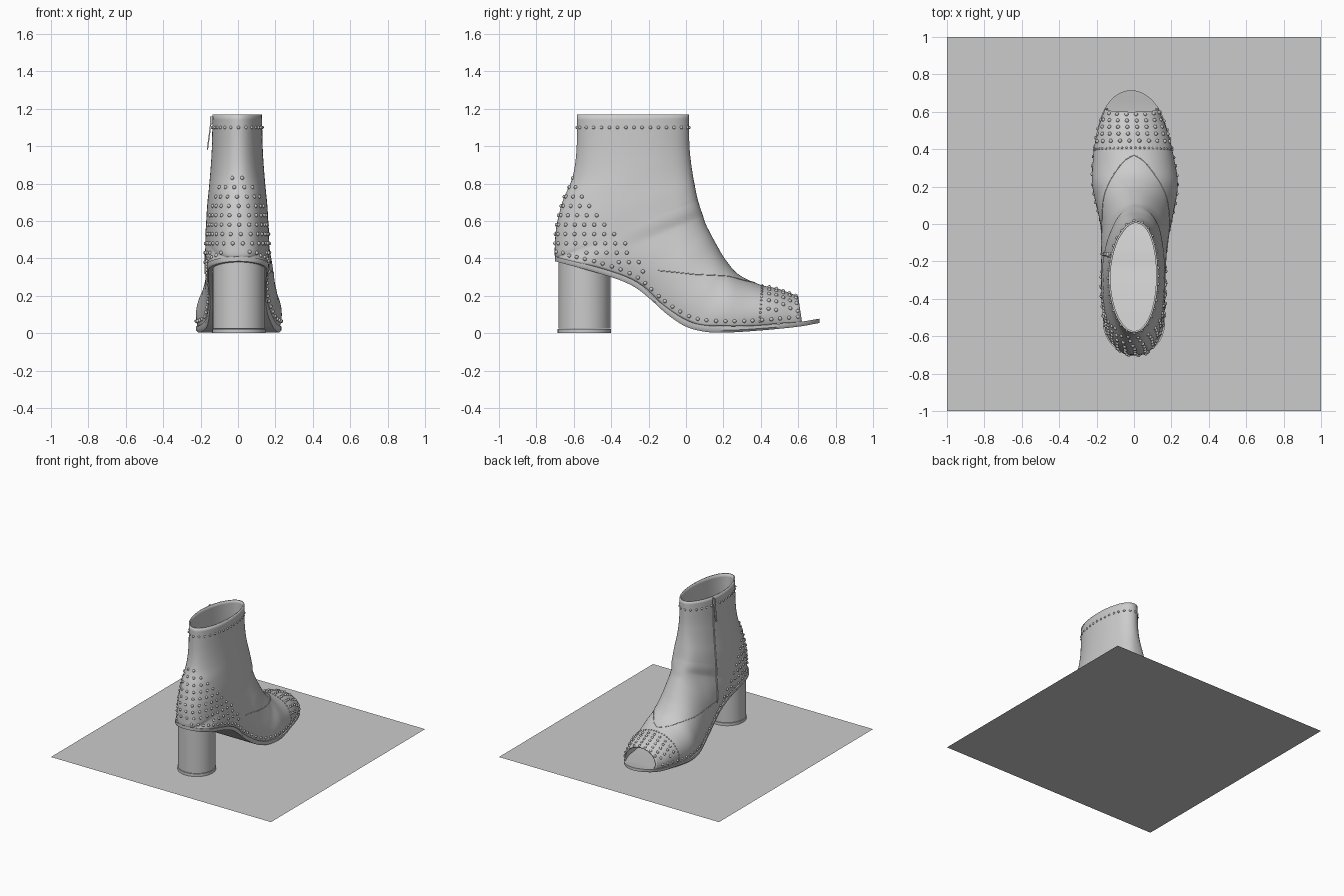
import bpy, bmesh, math
from mathutils import Vector
from mathutils.bvhtree import BVHTree

if "Cube" in bpy.data.objects:
    bpy.data.objects.remove(bpy.data.objects["Cube"])


def interp(tab, x):
    """Smooth (Hermite) lookup in a table of (x, value, value...) rows."""
    x = min(max(x, tab[0][0]), tab[-1][0])
    i = 0
    while i < len(tab) - 2 and x > tab[i + 1][0]:
        i += 1

    def slope(k, j):
        a, b = tab[max(k - 1, 0)], tab[min(k + 1, len(tab) - 1)]
        return (b[j] - a[j]) / (b[0] - a[0])
    h = tab[i + 1][0] - tab[i][0]
    s = (x - tab[i][0]) / h
    out = []
    for j in range(1, len(tab[0])):
        p, q = tab[i][j], tab[i + 1][j]
        out.append(p * (2*s**3 - 3*s*s + 1) + q * (3*s*s - 2*s**3)
                   + h * (slope(i, j) * (s**3 - 2*s*s + s) + slope(i + 1, j) * (s**3 - s*s)))
    return out if len(out) > 1 else out[0]


def make(name, bm, angle=40):
    me = bpy.data.meshes.new(name)
    bm.to_mesh(me)
    bm.free()
    ob = bpy.data.objects.new(name, me)
    bpy.context.collection.objects.link(ob)
    bpy.ops.object.select_all(action='DESELECT')
    ob.select_set(True)
    bpy.context.view_layer.objects.active = ob
    if angle:
        bpy.ops.object.shade_smooth_by_angle(angle=math.radians(angle))
    return ob


# Sole tables: y -> top height, bottom height, half width, sideways shift
TOP = [(-.70, .41), (-.4, .33), (-.25, .265), (-.14, .165), (0, .07), (.1, .042), (.3, .037), (.6, .06), (.715, .078)]
BOT = [(-.70, .385), (-.4, .30), (-.28, .25), (-.2, .19), (-.1, .10), (0, .035), (.1, .008), (.2, .003), (.4, .015), (.6, .035), (.715, .055)]
WID = [(-.7, .165), (-.5, .165), (-.3, .16), (-.15, .158), (0, .185), (.1, .212), (.22, .228), (.3, .224), (.4, .205), (.5, .19), (.715, .185)]
MID = [(-.7, .003), (-.3, -.004), (-.1, .003), (0, .01), (.22, .005), (.4, -.005), (.715, -.015)]


def half_width(y):
    k = 1
    if y > .45:
        k = 1 - ((y - .45) / .265) ** 2
    if y < -.53:
        k = 1 - ((y + .53) / .17) ** 2
    return interp(WID, y) * math.sqrt(max(0, k))


# Upper stations: lower point (y, z), upper point (y, z), half width, roundness
ST = [(.62, .06, .60, .197, .143, 1), (.5, .052, .5, .235, .186, 1), (.37, .04, .39, .262, .213, 1),
      (.2, .038, .28, .315, .229, 1), (.05, .05, .21, .395, .208, 1), (-.1, .13, .165, .47, .187, 1),
      (-.25, .265, .13, .535, .176, .95), (-.42, .335, .105, .585, .173, .85), (-.56, .372, .09, .63, .171, .78),
      (-.65, .396, .078, .665, .17, .72), (-.685, .405, .07, .69, .169, .7), (-.70, .41, .064, .71, .168, .7),
      (-.702, .45, .058, .735, .166, .7), (-.693, .57, .048, .785, .161, .75), (-.658, .71, .036, .85, .151, .85),
      (-.608, .83, .026, .92, .143, .95), (-.586, .97, .018, 1.01, .136, 1), (-.582, 1.17, .015, 1.17, .132, 1)]
ST = [(i,) + s for i, s in enumerate(ST)]


def surf(t, u):
    """Point on the upper: t runs toe to collar, u from -1 to 1 across."""
    by, bz, ty, tz, w, p = interp(ST, t)
    edge = max(0, half_width(by) - .008) if t < 11 else 0
    th0 = math.asin(min(1, edge / w) ** (1 / p))
    th = math.pi - abs(u) * (math.pi - th0)
    s = (math.cos(th0) - math.cos(th)) / (math.cos(th0) + 1)
    y = by + (ty - by) * s
    x = w * max(0, math.sin(th)) ** p
    return Vector((interp(MID, y) + math.copysign(x, u), y, bz + (tz - bz) * s))


# Upper shell
bm = bmesh.new()
N, M = 119, 40
grid = [[bm.verts.new(surf(17 * i / N, j / M)) for j in range(-M, M + 1)] for i in range(N + 1)]
for a, b in zip(grid, grid[1:]):
    for j in range(2 * M):
        bm.faces.new((a[j], a[j + 1], b[j + 1], b[j]))
bmesh.ops.remove_doubles(bm, verts=bm.verts, dist=.0004)
bmesh.ops.recalc_face_normals(bm, faces=bm.faces)
axis = Vector((0, -.28, .9))
if sum(f.normal.dot(f.calc_center_median() - axis) for f in bm.faces if f.calc_center_median().z > .75) < 0:
    bmesh.ops.reverse_faces(bm, faces=bm.faces)
bvh = BVHTree.FromBMesh(bm)
upper = make("boot_upper", bm, 60)
mod = upper.modifiers.new("thickness", 'SOLIDIFY')
mod.thickness, mod.offset = .01, -1

# Sole slab with a rounded lower edge
bm = bmesh.new()
rows = []
for i in range(91):
    y = .0075 - .7075 * math.cos(math.pi * i / 90)
    h, zt, zb, c = max(half_width(y), .002), interp(TOP, y), interp(BOT, y), interp(MID, y)
    zm = zt - .6 * (zt - zb)
    prof = [(-h, zt), (-h, zm), (-.95 * h, zb), (.95 * h, zb), (h, zm), (h, zt)]
    rows.append([bm.verts.new((c + x, y, z)) for x, z in prof])
for a, b in zip(rows, rows[1:]):
    for j in range(6):
        bm.faces.new((a[j], b[j], b[(j + 1) % 6], a[(j + 1) % 6]))
bm.faces.new(rows[0])
bm.faces.new(rows[-1][::-1])
bmesh.ops.recalc_face_normals(bm, faces=bm.faces)
make("sole", bm)


# Block heel and its tip
def cylinder(name, r, z0, z1, follow_sole):
    bm = bmesh.new()
    bmesh.ops.create_cone(bm, cap_ends=True, segments=64, radius1=r, radius2=r, depth=1)
    for v in bm.verts:
        v.co.x += .005
        v.co.y -= .543
        v.co.z = z0 if v.co.z < 0 else (interp(BOT, v.co.y) + .008 if follow_sole else z1)
    return make(name, bm)


cylinder("block_heel", .14, .024, 0, True)
cylinder("heel_tip", .143, 0, .022, False)

# Studs
studs = bmesh.new()


def stud(p, r):
    bmesh.ops.create_icosphere(studs, subdivisions=2, radius=r).get("verts")
    studs.verts.ensure_lookup_table()
    bmesh.ops.translate(studs, verts=studs.verts[-42:], vec=p)


def walk(pts, gap, start=0, r=.0105, keep=lambda p: True):
    """Drop studs at even spacing along a path of points."""
    d = gap - start
    for a, b in zip(pts, pts[1:]):
        if (b - a).length > .1:
            continue
        d += (b - a).length
        if d >= gap:
            d -= gap
            if keep(b):
                stud(b, r)


def ring(z, cy):
    """Horizontal slice of the upper, starting at the front."""
    pts = []
    for i in range(721):
        a = math.radians(i / 2)
        d = Vector((math.sin(a), math.cos(a), 0))
        hit = bvh.ray_cast(Vector((0, cy, z)) + d, -d)[0]
        if hit and (hit - Vector((0, cy, z))).dot(d) > 0:
            pts.append(hit)
    return pts


def near(x, y, z):
    return bvh.find_nearest(Vector((x, y, z)))[0]


# collar row
walk(ring(1.10, -.28), .044, r=.009)
# heel counter field
for k in range(11):
    z = .33 + k * .05
    walk(ring(z, -.45), .054, .027 * (k % 2),
         keep=lambda p: p.y < -.18 - (p.z - .3) * .78 and p.z > interp(TOP, p.y) + .055)
# row above the sole edge
ys = [.6 - 1.29 * (1 - math.cos(math.pi * i / 300)) / 2 for i in range(301)]
path = [near(interp(MID, y) + half_width(y), y, interp(TOP, y) + .028) for y in ys]
path += [near(interp(MID, y) - half_width(y), y, interp(TOP, y) + .028) for y in reversed(ys)]
walk(path, .05)
# toe cap field and its fine border
for k, t in enumerate((.14, .48, .82, 1.16, 1.5)):
    walk([surf(t, j / 150) for j in range(-150, 151)], .052, .026 * (k % 2),
         keep=lambda p: p.z > interp(TOP, p.y) + .055)
walk([surf(1.84, j / 150) for j in range(-150, 151)], .024, r=.006)
make("studs", studs, 60)


# Seam and zip lines laid on the surface
def tube(name, pts, r):
    cu = bpy.data.curves.new(name, 'CURVE')
    cu.dimensions, cu.bevel_depth, cu.bevel_resolution = '3D', r, 2
    sp = cu.splines.new('POLY')
    sp.points.add(len(pts) - 1)
    for q, p in zip(sp.points, pts):
        q.co = (*p, 1)
    ob = bpy.data.objects.new(name, cu)
    bpy.context.collection.objects.link(ob)


SEAM = [(0, 0, .37, .27), (1, .06, .33, .28), (2, .11, .25, .29), (3, .15, .12, .30), (4, .18, -.05, .325), (5, .18, -.15, .335)]
seam = [interp(SEAM, i / 8) for i in range(41)]
tube("vamp_seam", [near(-x, y, z) for x, y, z in reversed(seam)] + [near(*s) for s in seam[1:]], .0025)
tube("zip", [near(-.2, -.16, 1.165 - .85 * i / 40) for i in range(41)], .006)

# Zip pull hanging off the inner side
for name, size, loc, tilt in (("zip_slider", (.016, .022, .04), (-.143, -.16, 1.14), 0),
                              ("zip_pull", (.007, .022, .15), (-.154, -.16, 1.055), .13)):
    bm = bmesh.new()
    bmesh.ops.create_cube(bm, size=1)
    bmesh.ops.scale(bm, vec=size, verts=bm.verts)
    bmesh.ops.bevel(bm, geom=bm.edges[:], offset=.002, segments=2, affect='EDGES')
    ob = make(name, bm)
    ob.location, ob.rotation_euler = loc, (0, tilt, 0)

# Flat display plate under the boot
bm = bmesh.new()
bmesh.ops.create_grid(bm, x_segments=1, y_segments=1, size=1)
make("display_plate", bm, 0)
